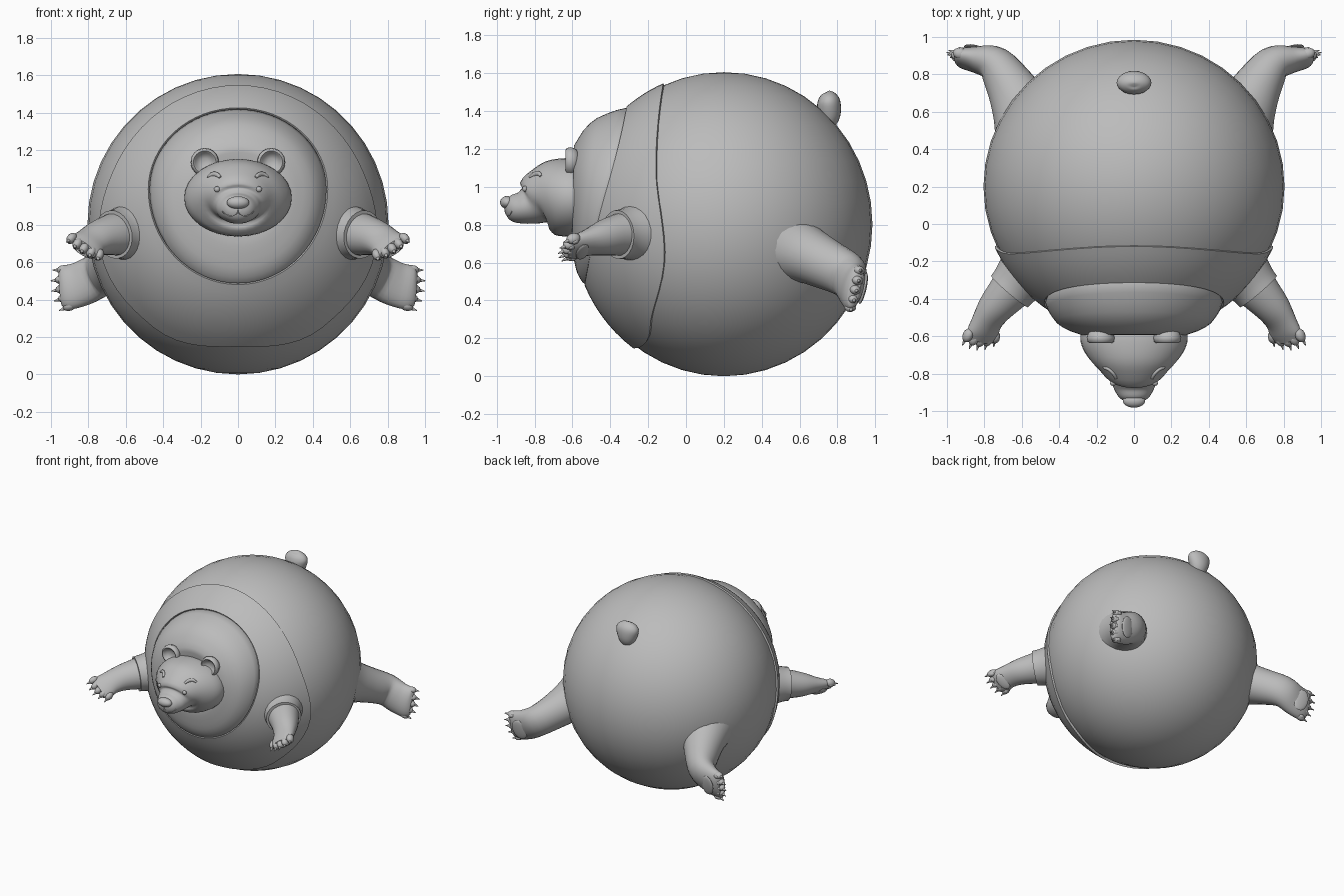
import bpy, bmesh, math
from mathutils import Vector, Matrix
from mathutils.bvhtree import BVHTree

if "Cube" in bpy.data.objects:
    bpy.data.objects.remove(bpy.data.objects["Cube"])

fur = bpy.data.materials.new("plain grey")
fur.diffuse_color = (0.5, 0.5, 0.5, 1)
fur.use_nodes = True
fur.node_tree.nodes["Principled BSDF"].inputs["Base Color"].default_value = fur.diffuse_color


def finish(name, bm, mirror=False, angle=50):
    bmesh.ops.recalc_face_normals(bm, faces=bm.faces)
    me = bpy.data.meshes.new(name)
    bm.to_mesh(me)
    bm.free()
    me.materials.append(fur)
    me.shade_smooth()
    me.set_sharp_from_angle(angle=math.radians(angle))
    ob = bpy.data.objects.new(name, me)
    bpy.context.collection.objects.link(ob)
    if mirror:
        ob.modifiers.new("mirror", 'MIRROR')
    return ob


def skin(bm, rings, loop=False):
    """Bridge closed rings of points; cap the ends unless looped."""
    vs = [[bm.verts.new(p) for p in r] for r in rings]
    n = len(vs[0])
    pairs = list(zip(vs, vs[1:])) + ([(vs[-1], vs[0])] if loop else [])
    for a, b in pairs:
        for i in range(n):
            j = (i + 1) % n
            bm.faces.new((a[i], a[j], b[j], b[i]))
    if not loop:
        bm.faces.new(vs[0])
        bm.faces.new(vs[-1])


def spline(rows, steps=4):
    """Catmull-Rom through rows of numbers."""
    out = []
    for i in range(len(rows) - 1):
        p = [rows[max(0, min(len(rows) - 1, i + k))] for k in (-1, 0, 1, 2)]
        for s in range(steps):
            t = s / steps
            out.append([0.5 * (2*b + (c - a)*t + (2*a - 5*b + 4*c - d)*t*t
                               + (3*b - a - 3*c + d)*t**3)
                        for a, b, c, d in zip(*p)])
    return out + [list(rows[-1])]


def tube(bm, rows, hint, n=24):
    """Loft ellipses along rows of x, y, z, half width, half thickness."""
    rows = spline(rows)
    rings = []
    for i, r in enumerate(rows):
        t = (Vector(rows[min(i + 1, len(rows) - 1)][:3])
             - Vector(rows[max(i - 1, 0)][:3])).normalized()
        u = (hint - t * hint.dot(t)).normalized()
        v = t.cross(u)
        rings.append([Vector(r[:3]) + u * r[3] * math.cos(a) + v * r[4] * math.sin(a)
                      for a in (math.tau * k / n for k in range(n))])
    skin(bm, rings)


def blob(bm, loc, size, axes=None, seg=16):
    """Ellipsoid, optionally aligned to three axis vectors."""
    rot = Matrix(axes).transposed().to_4x4() if axes else Matrix()
    m = Matrix.Translation(loc) @ rot @ Matrix.Diagonal((*size, 1))
    bmesh.ops.create_uvsphere(bm, u_segments=seg, v_segments=seg // 2 + 2,
                              radius=1, matrix=m)


# round body
bm = bmesh.new()
blob(bm, (0, 0.2, 0.803), (0.805, 0.785, 0.803), seg=40)
finish("body", bm)

# vest panel wrapped over the front of the body
N = 64
ANG = [math.tau * k / N for k in range(N)]


def on_front(x, z):
    q = max(0, 1 - (x*x + (z - 0.8)**2) / 0.815**2)
    return Vector((x, 0.2 - 0.8 * math.sqrt(q), z))


def collar(a, s=1.0):
    c = math.cos(a)
    return 0.48 * s * math.sin(a), 0.95 + s * (0.04 + c * (0.435 if c > 0 else 0.51))


HEM = [(0, -.12), (66, -.16), (102, -.115), (140, -.19), (180, -.28)]


def hem(a):
    d = math.degrees(min(a, math.tau - a))
    for (d0, y0), (d1, y1) in zip(HEM, HEM[1:]):
        if d <= d1 + 1e-6:
            f = (d - d0) / (d1 - d0)
            y = y0 + (y1 - y0) * f * f * (3 - 2 * f)
            break
    r = 0.815 * math.sqrt(1 - ((y - 0.2) / 0.8)**2)
    return r * math.sin(a), 0.8 + r * math.cos(a)


rings = []
for k in range(9):
    f = k / 8
    rings.append([on_front(*[p + (q - p) * f for p, q in zip(collar(a), hem(a))])
                  for a in ANG])
core = Vector((0, 0.2, 0.8))
inner = [[core + (p - core) * 0.955 for p in r] for r in (rings[-1], rings[0])]
bm = bmesh.new()
skin(bm, rings + inner, loop=True)
finish("vest", bm)

# swollen neck ruff inside the collar
bm = bmesh.new()
rings = [[on_front(*collar(a, 0.95)) + Vector((0, 0.06, 0)) for a in ANG]]
PROFILE = [(.985, 0), (.96, .18), (.92, .36), (.87, .54), (.81, .67), (.73, .79),
           (.65, .87), (.57, .95), (.5, .96), (.4, .92), (.2, .9)]
for s, w in PROFILE:
    ring = []
    for a in ANG:
        x, z = collar(a, s)
        y0 = on_front(*collar(a)).y
        ring.append((x, y0 + (-0.605 - y0) * w, z))
    rings.append(ring)
skin(bm, rings)
finish("neck_ruff", bm)

# head and muzzle
bm = bmesh.new()
tube(bm, [(0, -.50, .94, .25, .17), (0, -.58, .943, .285, .203),
          (0, -.65, .945, .28, .206), (0, -.72, .943, .24, .193),
          (0, -.78, .93, .18, .152), (0, -.82, .905, .13, .108),
          (0, -.87, .89, .112, .085), (0, -.92, .888, .085, .07),
          (0, -.945, .888, .055, .045), (0, -.955, .888, .02, .02)],
     Vector((1, 0, 0)), 32)
tree = BVHTree.FromBMesh(bm)
finish("head", bm)


def face_at(x, z):
    return tree.ray_cast(Vector((x, -2, z)), Vector((0, 1, 0)))[0]


# nose
bm = bmesh.new()
blob(bm, (0, -.945, .918), (.06, .037, .034), seg=24)
finish("nose", bm)

# eyes
bm = bmesh.new()
blob(bm, face_at(.112, .99), (.016, .014, .016))
finish("eyes", bm, True)

# eyebrows
bm = bmesh.new()
tube(bm, [(*face_at(x, z), w, .010) for x, z, w in
          ((.095, 1.052, .006), (.11, 1.066, .013), (.135, 1.07, .013),
           (.163, 1.056, .005))], Vector((0, 0, 1)), 10)
finish("eyebrows", bm, True)

# mouth line
bm = bmesh.new()
tube(bm, [(*face_at(x, z), .003, .003) for x, z in
          ((.001, .885), (.002, .865), (.03, .848), (.06, .852), (.083, .872))],
     Vector((.3, 1, .2)), 6)
finish("mouth_line", bm, True)

# cupped ears
bm = bmesh.new()
EAR = [(.005, .042), (.04, .036), (.065, .018), (.075, -.008), (.07, -.03),
       (.06, -.036), (.051, -.028), (.042, -.01), (.02, -.002), (.004, 0)]
skin(bm, [[(.178 + r * math.cos(a), -.6 + d, 1.135 + r * math.sin(a))
           for a in ANG[::2]] for r, d in EAR])
finish("ears", bm, True)

# stubby tail
bm = bmesh.new()
tube(bm, [(0, .74, 1.33, .05, .045), (0, .755, 1.38, .075, .06),
          (0, .755, 1.44, .093, .062), (0, .75, 1.475, .08, .05),
          (0, .745, 1.497, .045, .028), (0, .743, 1.502, .01, .008)],
     Vector((1, 0, 0)))
finish("tail", bm)


def limb(name, rows, hint, tip, ahead, spread, pad_at, pad_size):
    """Arm or leg with toes, claws and sole pads."""
    bm = bmesh.new()
    tube(bm, rows, hint)
    finish(name, bm, True)
    t = ahead.normalized()
    w = (hint - t * hint.dot(t)).normalized()
    v = t.cross(w)
    toes, claws, pads = bmesh.new(), bmesh.new(), bmesh.new()
    for k in range(-2, 3):
        p = tip + w * spread * k / 2 - t * 0.006 * k * k
        d = (t + w * 0.1 * k).normalized()
        side = v.cross(d)
        blob(toes, p, (.04, .026, .03), (d, side, v), 12)
        m = (Matrix.Translation(p + d * 0.042 - v * 0.004)
             @ d.to_track_quat('Z', 'Y').to_matrix().to_4x4())
        bmesh.ops.create_cone(claws, cap_ends=True, segments=10, radius1=.014,
                              radius2=.002, depth=.045, matrix=m)
        blob(pads, p - v * 0.024, (.02, .015, .01), (d, side, v), 10)
    blob(pads, pad_at - v * pad_size[2], pad_size[:2] + (.014,), (t, w, v))
    finish(name + "_toes", toes, True)
    finish(name + "_claws", claws, True)
    finish(name + "_pads", pads, True)


limb("arm", [(.56, -.22, .76, .15, .14), (.65, -.34, .75, .122, .112),
             (.735, -.44, .73, .1, .09), (.785, -.52, .707, .09, .062),
             (.81, -.585, .685, .095, .045), (.825, -.625, .675, .075, .03)],
     Vector((.75, .3, .6)), Vector((.822, -.62, .675)), Vector((.25, -.85, -.35)),
     .085, Vector((.805, -.565, .69)), (.04, .07, .043))

limb("leg", [(.54, .50, .70, .23, .22), (.60, .62, .65, .16, .165),
             (.66, .735, .595, .135, .132), (.74, .85, .535, .122, .1),
             (.835, .875, .485, .122, .07), (.92, .885, .463, .12, .05),
             (.95, .89, .458, .09, .03)],
     Vector((.2, .25, 1)), Vector((.937, .892, .458)), Vector((1, .15, -.2)),
     .1, Vector((.86, .88, .475)), (.06, .085, .058))

# sleeve cuffs where the arms leave the vest
bm = bmesh.new()
tube(bm, [(.53, -.19, .76, .17, .18), (.585, -.265, .757, .155, .155),
          (.635, -.325, .752, .138, .132), (.665, -.36, .748, .133, .127)],
     Vector((.75, .3, .6)))
finish("sleeve_cuffs", bm, True)
